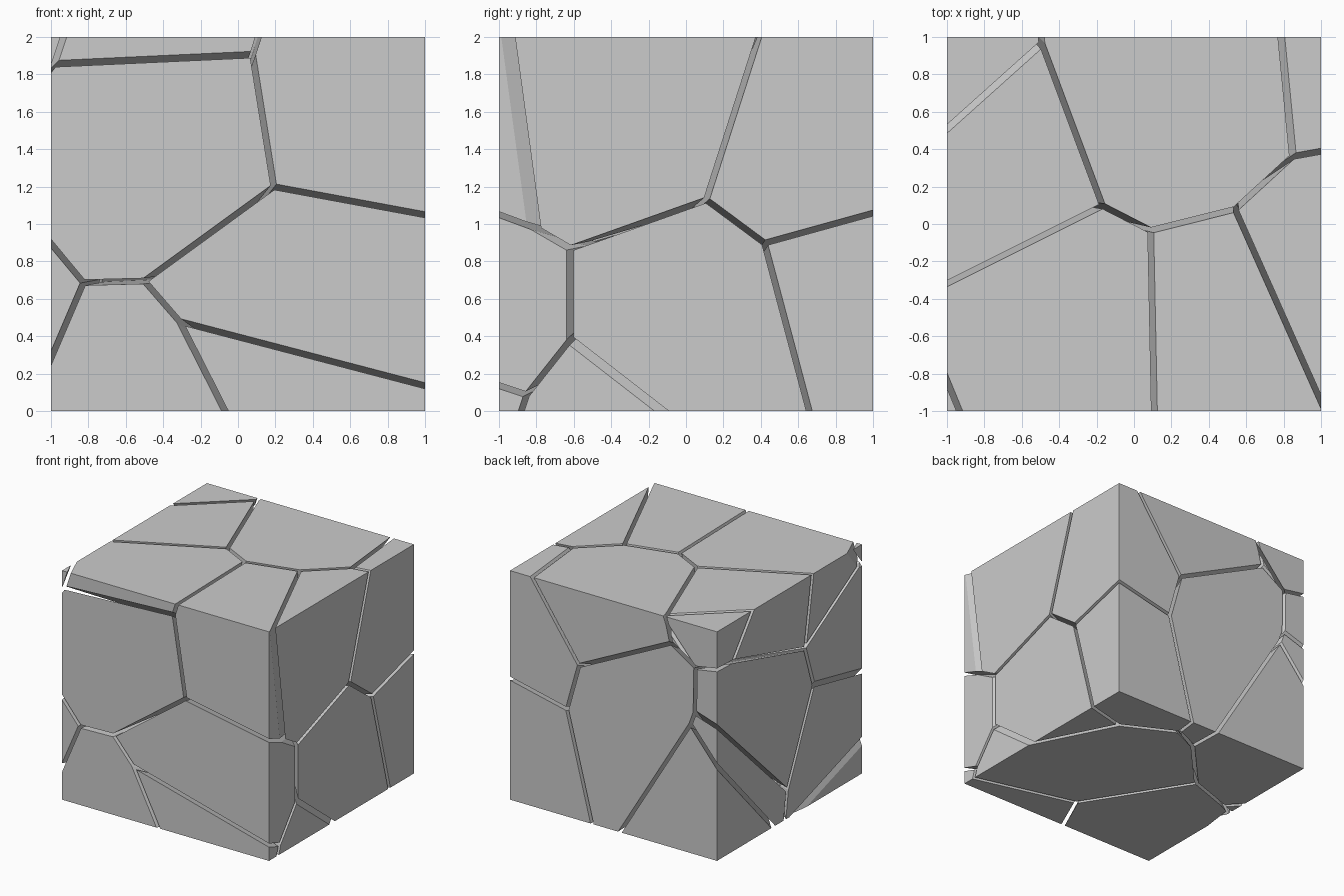
import bpy, bmesh
from mathutils import Vector, Matrix

if "Cube" in bpy.data.objects:
    bpy.data.objects.remove(bpy.data.objects["Cube"])

# A 2-unit cube shattered into convex shards: a weighted Voronoi split with a narrow gap.
HALF_GAP = 0.015

# shard name: (seed x, y, z, weight); a larger weight grows the shard
SEEDS = {
    "shard_right_top":          (1.07, -0.283, 1.663, 0.0),
    "shard_front_upper_right":  (0.492, -0.541, 1.628, 0.0),
    "shard_front_middle_right": (0.283, -0.957, 0.50, 0.015),
    "shard_back_upper_right":   (0.885, 0.748, 1.332, 0.018),
    "shard_back_lower_right":   (1.022, 0.92, 0.71, -0.005),
    "shard_right_centre":       (1.22, 0.131, 0.50, 0.0),
    "shard_bottom":             (0.409, -0.283, -0.034, 0.007),
    "shard_front_lower_right":  (0.21, -1.049, 0.221, 0.0),
    "shard_back_top":           (0.186, 0.68, 1.822, -0.005),
    "shard_front_top_left":     (-0.451, -0.56, 1.934, 0.016),
    "shard_left_top":           (-0.873, 0.284, 2.077, 0.037),
    "shard_back_left_corner":   (-1.09, 0.526, 2.268, 0.045),
    "shard_front_upper_left":   (-0.43, -0.824, 1.48, 0.012),
    "shard_front_lower_left":   (-0.388, -0.786, -0.083, 0.025),
    "shard_left_wedge":         (-1.657, -0.613, 0.46, 0.085),
    "shard_left_centre":        (-1.30, 0.572, 1.008, 0.155),
    "shard_back_centre":        (-0.202, 1.073, 1.026, 0.045),
    "shard_left_sliver":        (-1.192, 0.896, 0.668, 0.155),
    "shard_back_lower_left":    (-1.025, 1.047, 0.526, 0.175),
    "shard_corner_chip":        (-1.40, -0.95, 2.25, -0.13),
}


def trim(bm, point, normal):
    """Cut away everything beyond the plane and cap the opening."""
    geom = bm.verts[:] + bm.edges[:] + bm.faces[:]
    bmesh.ops.bisect_plane(bm, geom=geom, dist=1e-6, plane_co=point,
                           plane_no=normal, clear_outer=True)
    rim = [e for e in bm.edges if e.is_boundary]
    if rim:
        bmesh.ops.edgeloop_fill(bm, edges=rim)


def make_shard(name):
    seed, weight = Vector(SEEDS[name][:3]), SEEDS[name][3]
    bm = bmesh.new()
    bmesh.ops.create_cube(bm, size=2, matrix=Matrix.Translation((0, 0, 1)))
    for other, values in SEEDS.items():
        if other == name:
            continue
        to_other = Vector(values[:3]) - seed
        share = 0.5 + (weight - values[3]) / (2 * to_other.length_squared)
        normal = to_other.normalized()
        trim(bm, seed + to_other * share - normal * HALF_GAP, normal)
    bmesh.ops.recalc_face_normals(bm, faces=bm.faces[:])
    if bm.faces:
        mesh = bpy.data.meshes.new(name)
        bm.to_mesh(mesh)
        bpy.context.collection.objects.link(bpy.data.objects.new(name, mesh))
    bm.free()


# One flat-faced object per shard
for shard in SEEDS:
    make_shard(shard)
